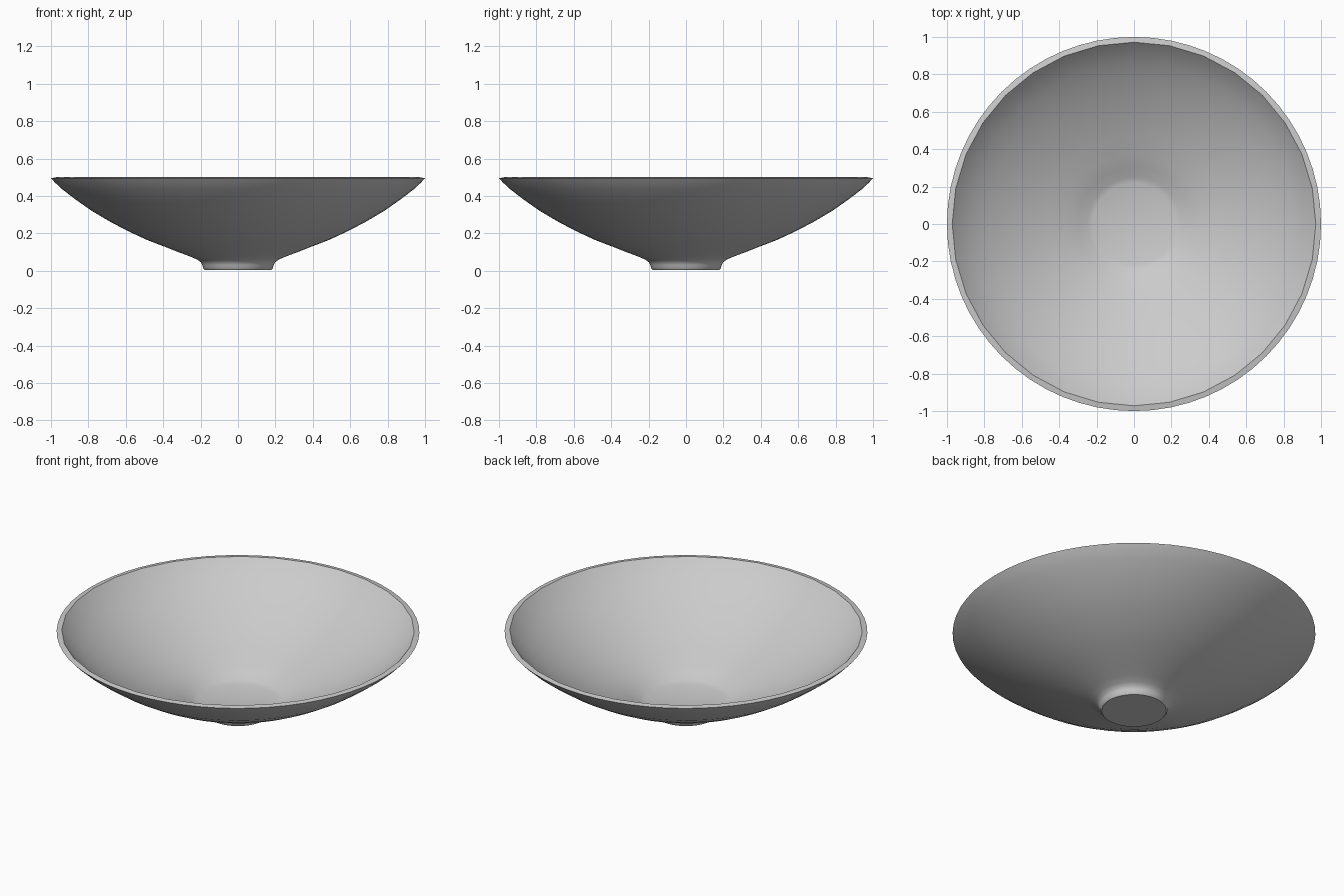
import bpy, bmesh
from math import cos, sin, pi

if "Cube" in bpy.data.objects:
    bpy.data.objects.remove(bpy.data.objects["Cube"])

SEGMENTS = 64

# Profiles as (radius, height): outside with small foot, then inside down to the flat floor
outer = [(0.178, 0.004), (0.186, 0.012), (0.19, 0.03), (0.199, 0.046), (0.218, 0.06),
         (0.26, 0.078), (0.32, 0.1), (0.38, 0.124), (0.48, 0.162), (0.58, 0.208),
         (0.68, 0.26), (0.78, 0.319), (0.87, 0.382), (0.94, 0.436), (0.98, 0.473), (1.0, 0.495)]
inner = [(0.972, 0.5), (0.93, 0.455), (0.86, 0.398), (0.77, 0.336), (0.67, 0.278),
         (0.57, 0.226), (0.47, 0.18), (0.37, 0.14), (0.30, 0.109), (0.25, 0.084), (0.22, 0.074)]


def ring(bm, radius, z, faceted):
    verts = []
    for i in range(SEGMENTS):
        a = 2 * pi * i / SEGMENTS
        # The inside has half as many sides, so every other point sits on a chord
        r = radius * cos(2 * pi / SEGMENTS) if faceted and i % 2 else radius
        verts.append(bm.verts.new((r * cos(a), r * sin(a), z)))
    return verts


# Lathed bowl
bm = bmesh.new()
rings = [ring(bm, r, z, False) for r, z in outer] + [ring(bm, r, z, True) for r, z in inner]
for low, high in zip(rings, rings[1:]):
    for i in range(SEGMENTS):
        j = (i + 1) % SEGMENTS
        bm.faces.new((low[i], low[j], high[j], high[i]))

# Underside of the foot and the inner floor
for loop, z in ((rings[0][::-1], 0.004), (rings[-1], 0.072)):
    centre = bm.verts.new((0, 0, z))
    for i in range(SEGMENTS):
        bm.faces.new((loop[i], loop[(i + 1) % SEGMENTS], centre))

bmesh.ops.translate(bm, verts=bm.verts, vec=(0, 0, 0.0))
bmesh.ops.recalc_face_normals(bm, faces=bm.faces)
mesh = bpy.data.meshes.new("bowl")
bm.to_mesh(mesh)
bm.free()
bowl = bpy.data.objects.new("bowl", mesh)
bpy.context.collection.objects.link(bowl)
bpy.context.view_layer.objects.active = bowl
bowl.select_set(True)
bpy.ops.object.shade_smooth_by_angle(angle=pi / 5)
